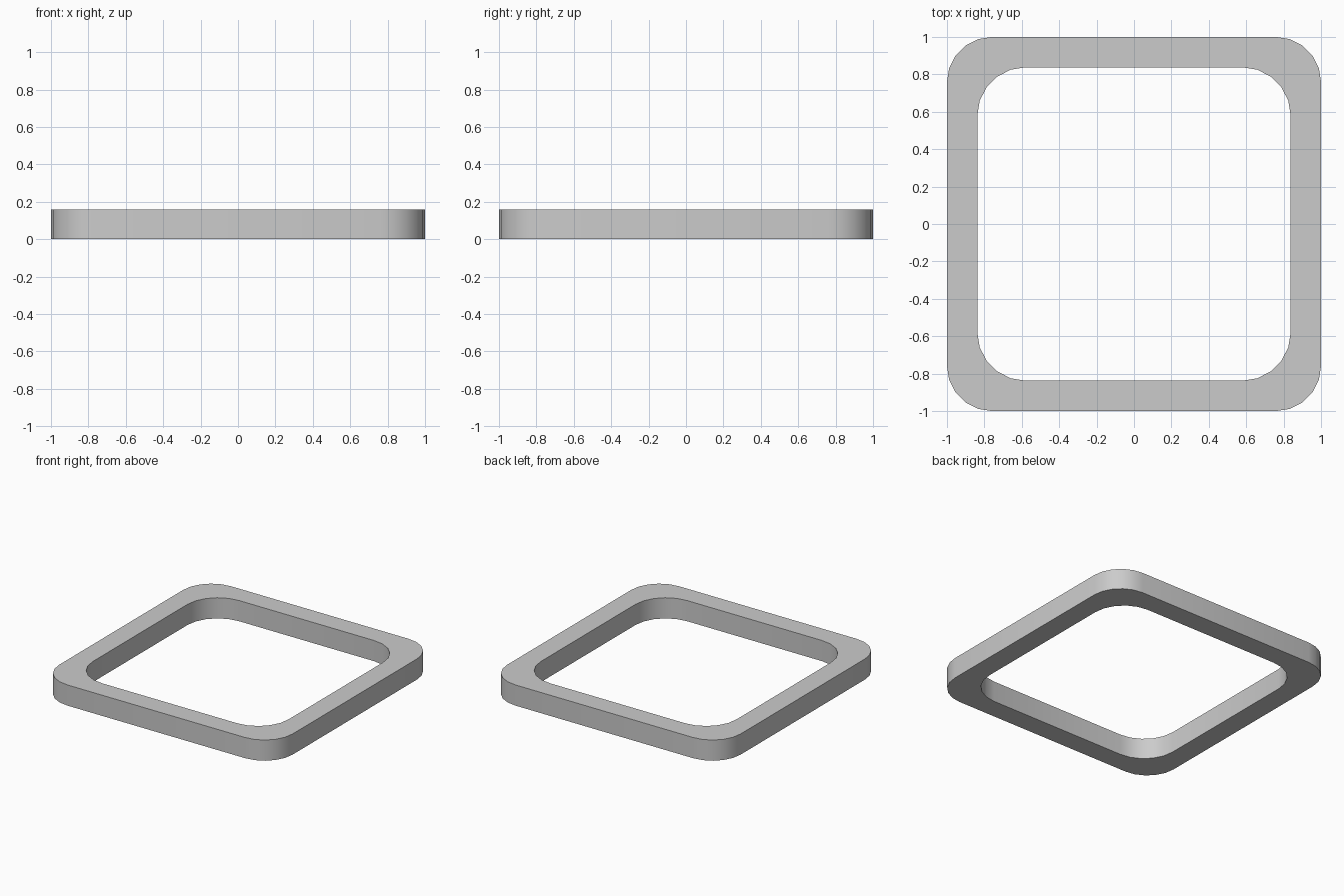
import bpy, bmesh, math

if "Cube" in bpy.data.objects:
    bpy.data.objects.remove(bpy.data.objects["Cube"])

HEIGHT = 0.16
SEGS = 5  # facets per rounded corner


def rounded_square(half, radius):
    """Counter-clockwise outline of a square with rounded corners."""
    c = half - radius
    pts = []
    for q, (sx, sy) in enumerate([(1, 1), (-1, 1), (-1, -1), (1, -1)]):
        for i in range(SEGS + 1):
            a = math.pi / 2 * (q + i / SEGS)
            pts.append((sx * c + radius * math.cos(a), sy * c + radius * math.sin(a)))
    return pts


outer = rounded_square(1.0, 0.24)
inner = rounded_square(0.838, 0.26)

# Square frame: four matching loops bridged into a closed ring
bm = bmesh.new()
loops = [[bm.verts.new((x, y, z)) for x, y in outline]
         for outline, z in ((outer, 0), (outer, HEIGHT), (inner, HEIGHT), (inner, 0))]
n = len(outer)
for k in range(4):
    a, b = loops[k], loops[(k + 1) % 4]
    for i in range(n):
        j = (i + 1) % n
        bm.faces.new((a[i], a[j], b[j], b[i]))
bmesh.ops.recalc_face_normals(bm, faces=bm.faces)

mesh = bpy.data.meshes.new("square_frame")
bm.to_mesh(mesh)
bm.free()
frame = bpy.data.objects.new("square_frame", mesh)
bpy.context.collection.objects.link(frame)

# Smooth corners, crisp rims
bpy.context.view_layer.objects.active = frame
frame.select_set(True)
bpy.ops.object.shade_smooth_by_angle(angle=math.radians(30))
